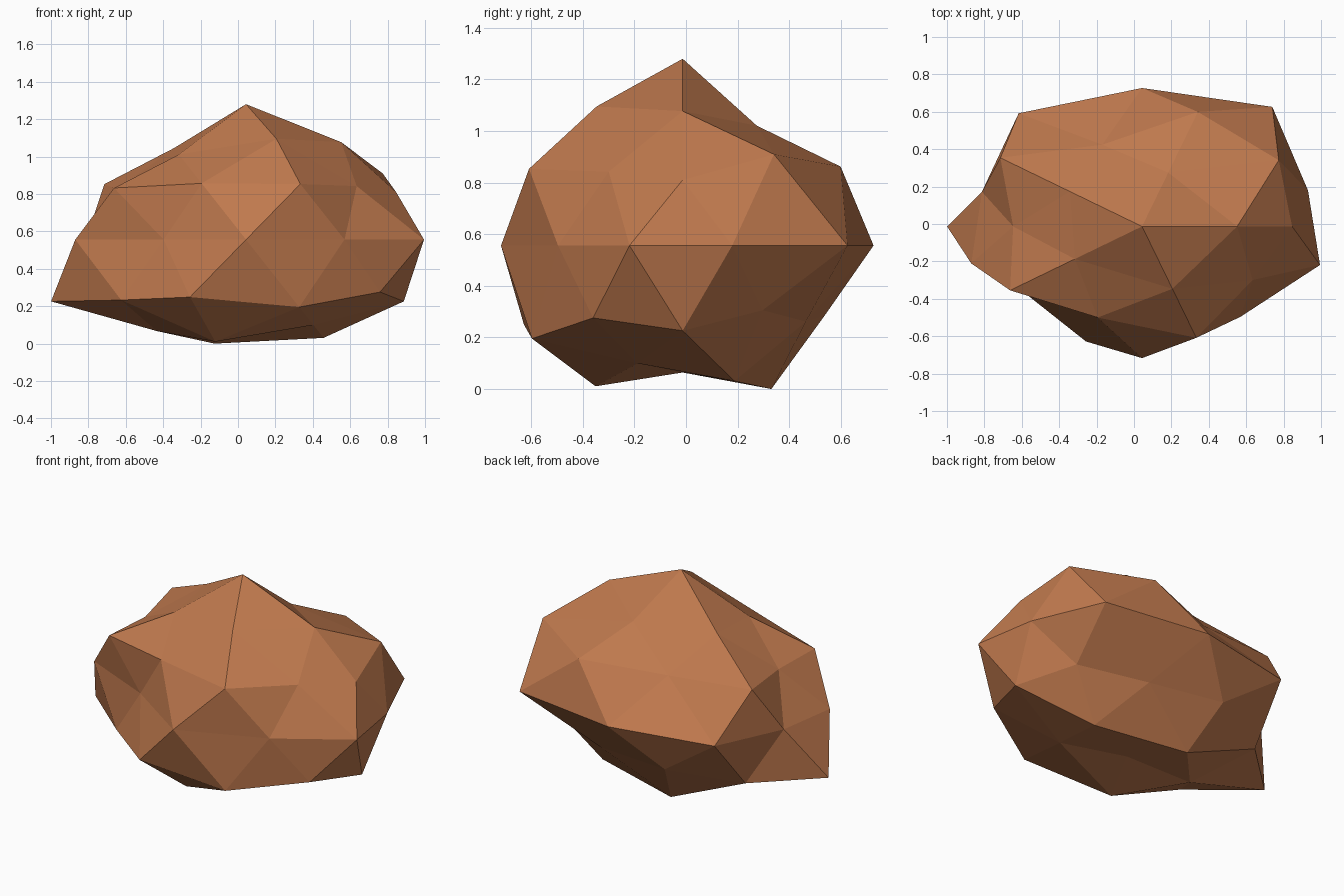
import bpy
import bmesh
from math import atan2, tau

if "Cube" in bpy.data.objects:
    bpy.data.objects.remove(bpy.data.objects["Cube"], do_unlink=True)

# Radius of each ball vertex, ring by ring from bottom to top, counter-clockwise from +x
RINGS = {
    -1.0: [.518],
    -0.9: [.65, .688, .605, .675, .565],
    -0.5: [.661, .59, .667, .647, .722],
    -0.4: [.59, .645, .777, .723, .66],
    0.0: [.622, .79, .74, .748, .6, .64, .5, .704, .597, .667],
    0.4: [.598, .72, .698, .65, .70],
    0.5: [.708, .54, .54, .602, .573],
    0.9: [.645, .575, .605, .563, .667],
    1.0: [.762],
}
CENTRE = (.043, -.013, .556)
STRETCH = (1.5, 1, .95)


def azimuth(vert):
    return (atan2(vert.co.y, vert.co.x) + 0.1) % tau


# Faceted boulder: a coarse ball, pushed in and out, then stretched
bm = bmesh.new()
bmesh.ops.create_icosphere(bm, subdivisions=2, radius=1)
for height, radii in RINGS.items():
    ring = [v for v in bm.verts if round(v.co.z, 1) == height]
    for vert, radius in zip(sorted(ring, key=azimuth), radii):
        vert.co *= radius
        # Park finished vertices far above so that later rings cannot pick them up
        vert.co.z += 10
bmesh.ops.translate(bm, verts=bm.verts, vec=(0, 0, -10))
bmesh.ops.scale(bm, verts=bm.verts, vec=STRETCH)
bmesh.ops.translate(bm, verts=bm.verts, vec=CENTRE)

mesh = bpy.data.meshes.new("boulder")
bm.to_mesh(mesh)
bm.free()
boulder = bpy.data.objects.new("boulder", mesh)
bpy.context.collection.objects.link(boulder)

# Reddish brown stone
colour = (.52, .19, .075, 1)
stone = bpy.data.materials.new("brown_stone")
stone.use_nodes = True
stone.diffuse_color = colour
stone.node_tree.nodes["Principled BSDF"].inputs["Base Color"].default_value = colour
mesh.materials.append(stone)
